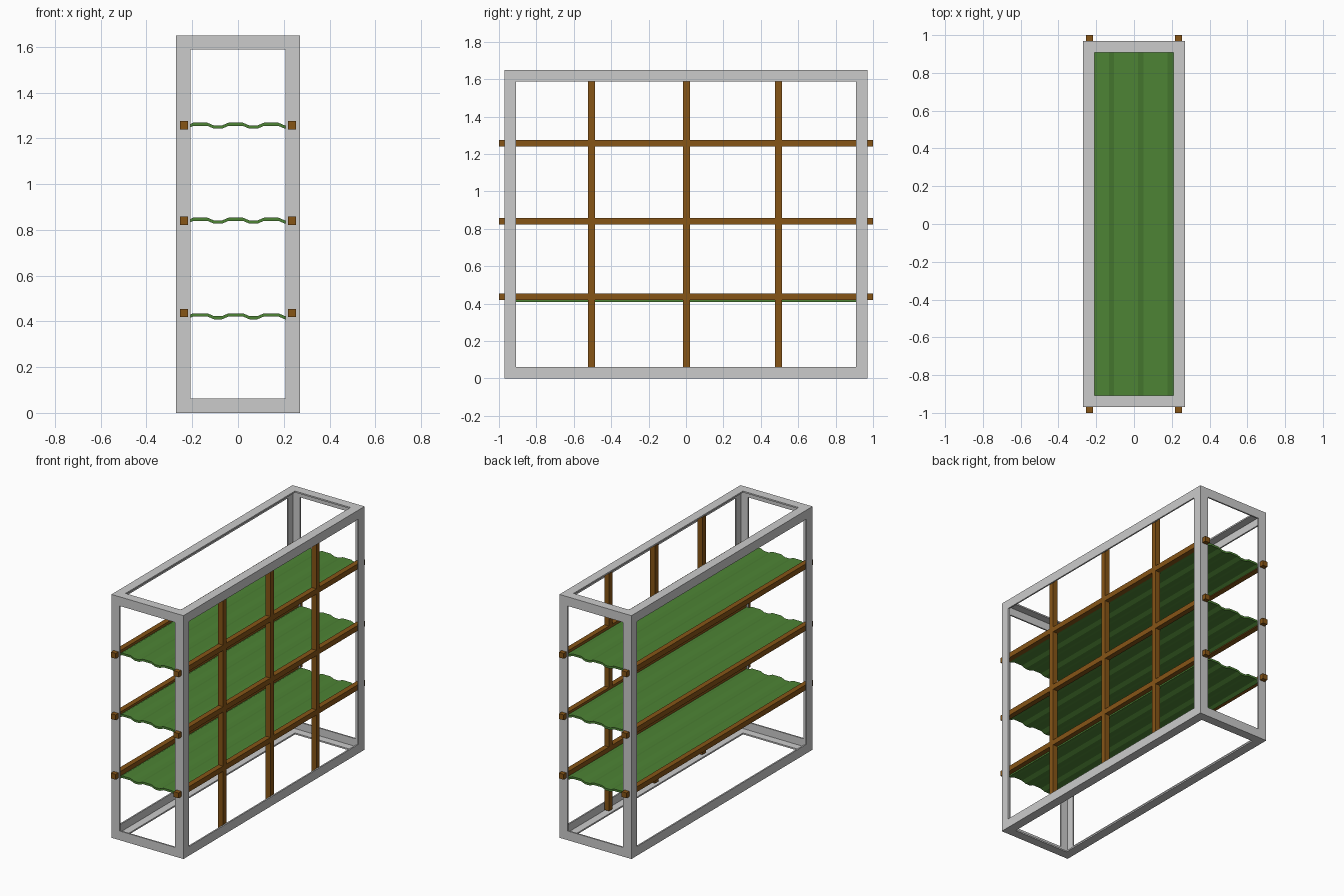
import bpy, bmesh
from mathutils import Vector

if "Cube" in bpy.data.objects:
    bpy.data.objects.remove(bpy.data.objects["Cube"])

HX, HY, H = 0.27, 0.97, 1.65      # frame half width, half depth, height
W, T = 0.062, 0.01                # angle-iron flange width and thickness
R = 0.036                         # wooden bar thickness
BX = 0.236                        # x position of wooden bars


def material(name, color):
    m = bpy.data.materials.new(name)
    m.diffuse_color = (*color, 1)
    m.use_nodes = True
    m.node_tree.nodes["Principled BSDF"].inputs["Base Color"].default_value = m.diffuse_color
    return m


wood = material("wood_brown", (0.24, 0.09, 0.008))
green = material("shelf_green", (0.075, 0.23, 0.035))


def extrude(name, outline, direction, mat=None):
    """Sweep a closed 3D outline straight along a vector."""
    bm = bmesh.new()
    face = bm.faces.new([bm.verts.new(p) for p in outline])
    ret = bmesh.ops.extrude_face_region(bm, geom=[face])
    moved = [v for v in ret["geom"] if isinstance(v, bmesh.types.BMVert)]
    bmesh.ops.translate(bm, verts=moved, vec=Vector(direction))
    bmesh.ops.recalc_face_normals(bm, faces=bm.faces)
    me = bpy.data.meshes.new(name)
    bm.to_mesh(me)
    bm.free()
    ob = bpy.data.objects.new(name, me)
    bpy.context.collection.objects.link(ob)
    if mat:
        me.materials.append(mat)
    return ob


def box(name, lo, hi, mat):
    (x0, y0, z0), (x1, y1, z1) = lo, hi
    return extrude(name, [(x0, y0, z0), (x1, y0, z0), (x1, y1, z0), (x0, y1, z0)],
                   (0, 0, z1 - z0), mat)


# L-shaped section with its outer corner at the origin
ANGLE = [(0, 0), (W, 0), (W, T), (T, T), (T, W), (0, W)]

# Angle-iron posts and rails
for sx in (-1, 1):
    for sy in (-1, 1):
        extrude("corner_post", [(sx * (HX - a), sy * (HY - b), 0) for a, b in ANGLE], (0, 0, H))
for z, sz in ((0, 1), (H, -1)):
    for s in (-1, 1):
        extrude("long_rail", [(s * (HX - a), -HY, z + sz * b) for a, b in ANGLE], (0, 2 * HY, 0))
        extrude("short_rail", [(-HX, s * (HY - a), z + sz * b) for a, b in ANGLE], (2 * HX, 0, 0))

# Wooden shelf bars, poking through the end frames
for z in (0.437, 0.84, 1.257):
    for s in (-1, 1):
        box("shelf_bar", (s * BX - R / 2, -1, z - R / 2), (s * BX + R / 2, 1, z + R / 2), wood)

# Wooden uprights on the right side only
for y in (-0.505, 0.003, 0.495):
    box("side_upright", (BX - R / 2, y - R / 2, 0.02), (BX + R / 2, y + R / 2, H - 0.02), wood)

# Corrugated shelves
wave = [(-0.22, -1)]
for c in (-0.165, -0.01, 0.145):
    wave += [(c - 0.032, 1), (c + 0.032, 1), (c + 0.06, -1), (c + 0.095, -1)]
wave[-1] = (0.22, -1)
for z in (0.422, 0.84, 1.255):
    top = [(x, -0.96, z + 0.006 * k + 0.007) for x, k in wave]
    bottom = [(x, -0.96, z + 0.006 * k - 0.007) for x, k in reversed(wave)]
    extrude("corrugated_shelf", top + bottom, (0, 1.92, 0), green)
